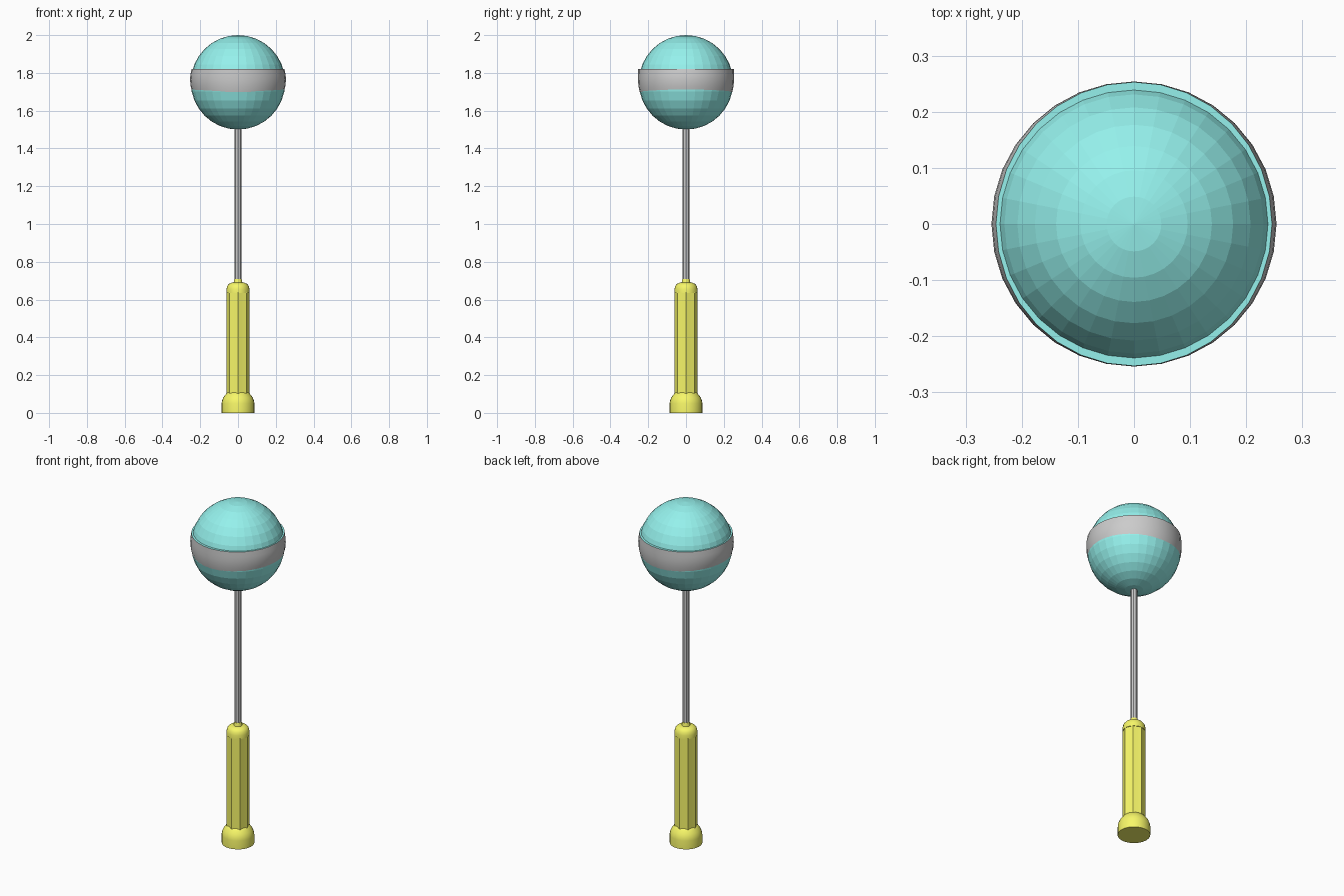
import bpy
from math import sin, cos, pi, radians

if "Cube" in bpy.data.objects:
    bpy.data.objects.remove(bpy.data.objects["Cube"])


def material(name, rgb):
    m = bpy.data.materials.new(name)
    m.diffuse_color = (*rgb, 1)
    m.use_nodes = True
    m.node_tree.nodes["Principled BSDF"].inputs["Base Color"].default_value = m.diffuse_color
    return m


TEAL = material("teal", (0.3, 0.88, 0.84))
YELLOW = material("yellow", (0.93, 0.93, 0.14))


def lathe(name, profile, sides, mat=None, lobe=0.0, smooth=30, caps=True):
    """Stack rings (rx, ry, z); lobe pulls every other corner inwards for flutes."""
    verts, faces = [], []
    for rx, ry, z in profile:
        for i in range(sides):
            a = 2 * pi * i / sides
            k = 1 - lobe * (i % 2)
            verts.append((rx * k * cos(a), ry * k * sin(a), z))
    for j in range(len(profile) - 1):
        for i in range(sides):
            n = (i + 1) % sides
            faces.append((j * sides + i, j * sides + n,
                          (j + 1) * sides + n, (j + 1) * sides + i))
    if caps:
        faces.append(tuple(reversed(range(sides))))
        faces.append(tuple(range((len(profile) - 1) * sides, len(profile) * sides)))
    mesh = bpy.data.meshes.new(name)
    mesh.from_pydata(verts, [], faces)
    ob = bpy.data.objects.new(name, mesh)
    bpy.context.collection.objects.link(ob)
    if mat:
        mesh.materials.append(mat)
    if smooth:
        bpy.ops.object.select_all(action='DESELECT')
        ob.select_set(True)
        bpy.context.view_layer.objects.active = ob
        bpy.ops.object.shade_smooth_by_angle(angle=radians(smooth))
    return ob


def round_rings(*pairs):
    return [(r, r, z) for r, z in pairs]


# faceted ball head
bpy.ops.mesh.primitive_uv_sphere_add(segments=32, ring_count=16, radius=0.25,
                                     location=(0, 0, 1.75))
ball = bpy.context.object
ball.name = "ball_head"
ball.data.materials.append(TEAL)

# grey band round the ball, slightly wider than it
lathe("ball_band", [(0.243, 0.245, 1.70), (0.251, 0.252, 1.73), (0.254, 0.254, 1.765),
                    (0.252, 0.254, 1.79), (0.246, 0.253, 1.82)], 32, caps=False)

# small teal ledge closing the top of the band
lathe("band_ledge", [(0.246, 0.253, 1.82), (0.235, 0.235, 1.82)], 32, TEAL,
      smooth=0, caps=False)

# shaft
lathe("shaft", round_rings((0.0185, 0.66), (0.0185, 1.52)), 8)

# fluted grip
lathe("grip", round_rings((0.062, 0.05), (0.062, 0.64)), 16, YELLOW, lobe=0.09, smooth=15)

# rounded grip top with a small collar
lathe("grip_top", round_rings((0.0615, 0.635), (0.061, 0.655), (0.057, 0.672), (0.048, 0.683),
                              (0.034, 0.689), (0.023, 0.69), (0.021, 0.70), (0.019, 0.71)),
      24, YELLOW, smooth=40)

# flared pommel
lathe("pommel", round_rings((0.087, 0.0), (0.087, 0.05), (0.084, 0.066), (0.077, 0.083),
                            (0.067, 0.096), (0.058, 0.107), (0.04, 0.112)),
      24, YELLOW, smooth=40)
